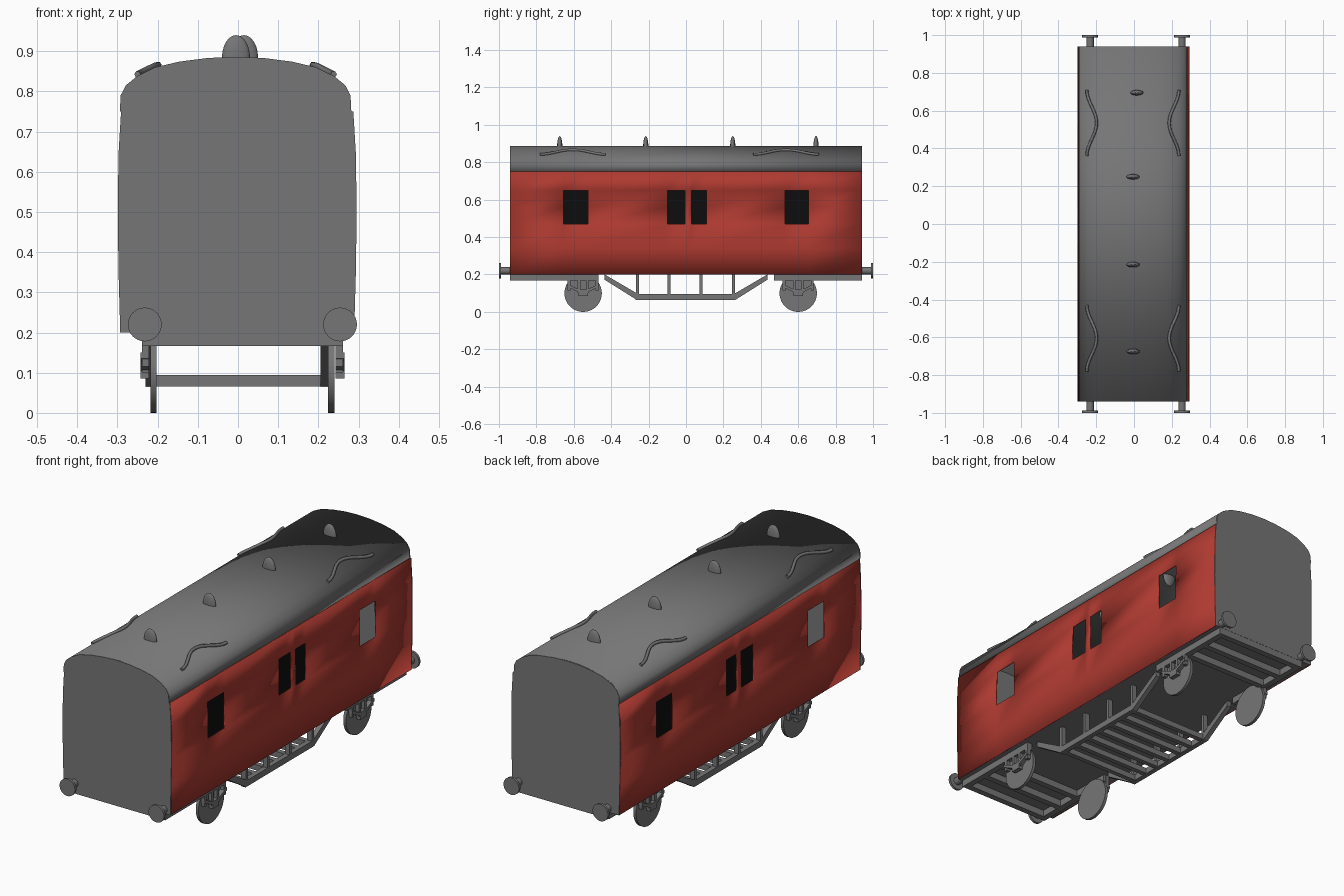
import bpy, bmesh, math
from mathutils import Vector

if "Cube" in bpy.data.objects:
    bpy.data.objects.remove(bpy.data.objects["Cube"])


def material(name, rgb):
    m = bpy.data.materials.new(name)
    m.diffuse_color = (*rgb, 1)
    m.use_nodes = True
    m.node_tree.nodes["Principled BSDF"].inputs["Base Color"].default_value = m.diffuse_color
    return m


GREY = material("grey", (0.18, 0.18, 0.18))
RED = material("carriage red", (0.42, 0.042, 0.03))
BLACK = material("black", (0.004, 0.004, 0.004))


def finish(name, bm, mats, smooth=None):
    me = bpy.data.meshes.new(name)
    bm.to_mesh(me)
    bm.free()
    ob = bpy.data.objects.new(name, me)
    bpy.context.collection.objects.link(ob)
    for m in mats:
        me.materials.append(m)
    if smooth:
        bpy.ops.object.select_all(action='DESELECT')
        ob.select_set(True)
        bpy.context.view_layer.objects.active = ob
        bpy.ops.object.shade_smooth_by_angle(angle=math.radians(smooth))
    return ob


def box(name, x, y, z, mat=GREY):
    """Box from (min, max) ranges."""
    bm = bmesh.new()
    bmesh.ops.create_cube(bm, size=1)
    for v in bm.verts:
        v.co = [r[0] if c < 0 else r[1] for c, r in zip(v.co, (x, y, z))]
    return finish(name, bm, [mat])


def disc(name, centre, radius, depth, axis, sides=32):
    bm = bmesh.new()
    bmesh.ops.create_cone(bm, cap_ends=True, segments=sides, radius1=radius, radius2=radius, depth=depth)
    turn = Vector((0, 0, 1)).rotation_difference(Vector(axis))
    for v in bm.verts:
        v.co = turn @ v.co + Vector(centre)
    return finish(name, bm, [GREY], 35)


def prism(name, outline, x0, x1):
    """Side outline of (y, z) points extruded across x."""
    bm = bmesh.new()
    f = bm.faces.new([bm.verts.new((x0, y, z)) for y, z in outline])
    g = bmesh.ops.extrude_face_region(bm, geom=[f])
    for v in g["geom"]:
        if isinstance(v, bmesh.types.BMVert):
            v.co.x = x1
    bmesh.ops.recalc_face_normals(bm, faces=bm.faces)
    return finish(name, bm, [GREY])


L = 0.94
WALL = [(0.291, 0.20), (0.295, 0.34), (0.297, 0.47), (0.2965, 0.56), (0.295, 0.65), (0.289, 0.75)]
ROOF = [(0.288, 0.75), (0.286, 0.79), (0.273, 0.815), (0.245, 0.838), (0.20, 0.860),
        (0.14, 0.874), (0.07, 0.883), (0, 0.886)]
WINDOWS = [(-0.655, -0.525), (-0.10, -0.005), (0.03, 0.11), (0.53, 0.655)]
RX, WX, CX = -0.006, -0.002, 0.011     # roof, wall and chassis centre lines

# Side walls with window openings, black on the inside
ys = [-L] + [y for w in WINDOWS for y in w] + [L]
for s, side in ((-1, "left"), (1, "right")):
    bm = bmesh.new()
    grid = [[bm.verts.new((WX + s * x, y, z)) for y in ys] for x, z in WALL]
    for i in range(len(WALL) - 1):
        for j in range(len(ys) - 1):
            if i in (2, 3) and j % 2 == 1:
                continue
            q = [grid[i][j], grid[i][j + 1], grid[i + 1][j + 1], grid[i + 1][j]]
            bm.faces.new(q if s > 0 else q[::-1])
    wall = finish(side + "_wall", bm, [RED, BLACK], 30)
    sol = wall.modifiers.new("thickness", 'SOLIDIFY')
    sol.thickness, sol.offset, sol.material_offset = 0.006, -1, 1

# Dark inner partition and floor
box("inner_partition", (-0.004, 0.004), (-0.9, 0.9), (0.21, 0.66), BLACK)
box("floor", (-0.288, 0.284), (-L, L), (0.20, 0.21))

# Arched roof
arc = [(RX + x, z) for x, z in ROOF] + [(RX - x, z) for x, z in ROOF[-2::-1]]
bm = bmesh.new()
rows = [[bm.verts.new((x, y, z)) for x, z in arc] for y in (-L, L)]
for i in range(len(arc) - 1):
    bm.faces.new((rows[0][i], rows[1][i], rows[1][i + 1], rows[0][i + 1]))
bmesh.ops.recalc_face_normals(bm, faces=bm.faces)
bm.normal_update()
if sum(f.normal.z for f in bm.faces) < 0:
    bmesh.ops.reverse_faces(bm, faces=bm.faces)
roof = finish("roof", bm, [GREY], 20)
sol = roof.modifiers.new("thickness", 'SOLIDIFY')
sol.thickness, sol.offset = 0.006, -1

# End panels
outline = [(WX + x, z) for x, z in WALL] + arc + [(WX - x, z) for x, z in WALL[::-1]]
for s, end in ((-1, "front"), (1, "back")):
    bm = bmesh.new()
    f = bm.faces.new([bm.verts.new((x, s * (L - 0.005), z)) for x, z in outline])
    g = bmesh.ops.extrude_face_region(bm, geom=[f])
    for v in g["geom"]:
        if isinstance(v, bmesh.types.BMVert):
            v.co.y = s * (L + 0.001)
    bmesh.ops.recalc_face_normals(bm, faces=bm.faces)
    finish(end + "_end_panel", bm, [GREY])

# Roof vents
for x, y in ((-0.005, -0.675), (-0.005, -0.215), (-0.005, 0.25), (0.015, 0.695)):
    bm = bmesh.new()
    bmesh.ops.create_uvsphere(bm, u_segments=20, v_segments=12, radius=1)
    for v in bm.verts:
        v.co = (x + v.co.x * 0.035, y + v.co.y * 0.014, 0.883 + v.co.z * 0.057)
    finish("roof_vent", bm, [GREY], 60)


def roof_height(x):
    for (xa, za), (xb, zb) in zip(ROOF, ROOF[1:]):
        if xb <= x <= xa:
            return za + (zb - za) * (xa - x) / (xa - xb)


# Curved rain strips on the roof
for s in (-1, 1):
    for cy in (-0.605, 0.535):
        cu = bpy.data.curves.new("rain_strip", 'CURVE')
        cu.dimensions = '3D'
        cu.bevel_depth, cu.bevel_resolution = 0.008, 1
        cu.use_fill_caps = True
        sp = cu.splines.new('POLY')
        sp.points.add(16)
        for k, p in enumerate(sp.points):
            t = k / 8 - 1
            x = 0.218 - 0.026 * math.cos(math.pi * t)
            p.co = (RX + s * x, cy + 0.175 * t, roof_height(x) + 0.004, 1)
        cu.materials.append(GREY)
        bpy.context.collection.objects.link(bpy.data.objects.new("rain_strip", cu))

# Underframe at both ends: solebars, cross members, buffers
for e in (-1, 1):
    def span(a, b):
        return tuple(sorted((e * a, e * b)))
    for s in (-1, 1):
        x = CX + s * 0.235
        box("solebar", (x - 0.015, x + 0.015), span(0.47, L), (0.167, 0.2))
        bx = CX + s * 0.243
        disc("buffer_shank", (bx, e * 0.962, 0.22), 0.019, 0.06, (0, 1, 0), 20)
        disc("buffer_head", (bx, e * 0.994, 0.22), 0.042, 0.012, (0, 1, 0), 32)
    for y in (0.925, 0.80, 0.68):
        box("cross_member", (CX - 0.235, CX + 0.235), span(y - 0.015, y + 0.015), (0.167, 0.2))

# Wheels with axle guards, springs and axle boxes
for y in (-0.55, 0.60):
    for s in (-1, 1):
        disc("wheel", (CX + s * 0.221, y, 0.1), 0.095 + 0.005, 0.015, (1, 0, 0), 40)
        a, b = sorted((CX + s * 0.232, CX + s * 0.25))
        for d in (-0.075, 0.075):
            box("axle_guard", (a, b), (y + d - 0.008, y + d + 0.008), (0.115, 0.2))
        for d in (-0.022, 0.022):
            box("axle_box_guide", (a, b), (y + d - 0.007, y + d + 0.007), (0.10, 0.18))
        a, b = sorted((CX + s * 0.232, CX + s * 0.254))
        box("axle_box", (a, b), (y - 0.025, y + 0.025), (0.085, 0.12))
        prism("leaf_spring", [(y - 0.085, 0.135), (y, 0.092), (y + 0.085, 0.135),
                              (y + 0.085, 0.15), (y, 0.11), (y - 0.085, 0.15)], a, b)

# Truss frame under the middle
for s in (-1, 1):
    x0, x1 = sorted((s * 0.205, s * 0.23))
    box("truss_rail", (x0, x1), (-0.27, 0.265), (0.065, 0.095))
    for e in (-1, 1):
        prism("truss_brace", [(e * 0.435, 0.2), (e * 0.435, 0.172), (e * 0.265, 0.065),
                              (e * 0.25, 0.092)], x0, x1)
    for y in (-0.26, -0.09, 0.08, 0.255):
        box("truss_post", (x0, x1), (y - 0.008, y + 0.008), (0.09, 0.2))
for k in range(7):
    y = -0.25 + k * 0.083
    box("truss_crossbar", (-0.21, 0.21), (y - 0.012, y + 0.012), (0.066, 0.094))
